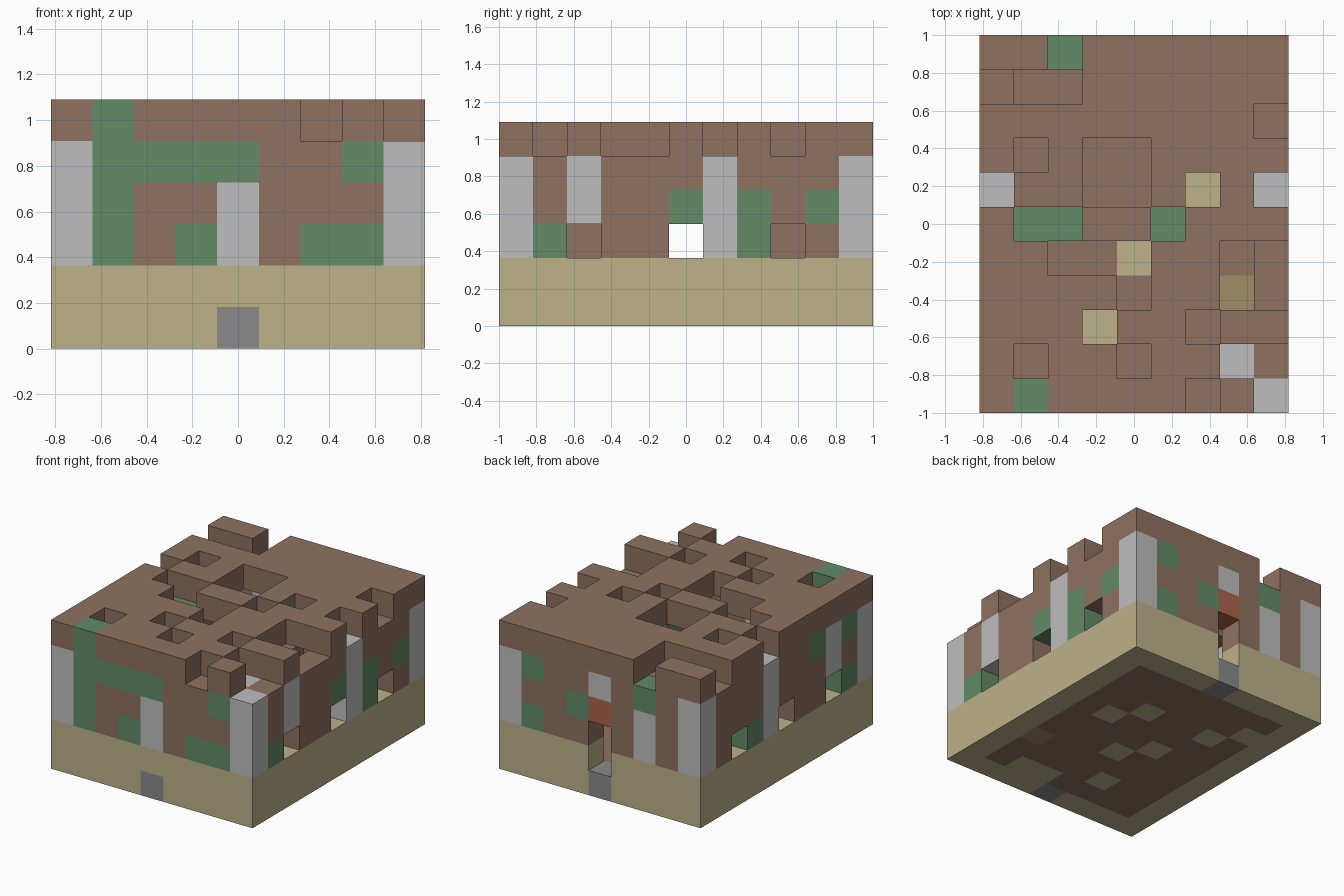
import bpy
import bmesh
from mathutils import Vector

default = bpy.data.objects.get("Cube")
if default:
    bpy.data.objects.remove(default, do_unlink=True)

NX, NY, NZ = 9, 11, 6
CELL = 2 / NY

# Flat colours, keyed by the letter used in the block plans
COLOURS = {
    "B": ("brown earth", (143, 114, 96)),
    "S": ("pale sand", (188, 178, 138)),
    "G": ("moss green", (98, 139, 103)),
    "W": ("light grey post", (190, 190, 190)),
    "K": ("grey stone", (138, 138, 138)),
    "R": ("brick red", (173, 98, 76)),
    "T": ("tan board", (162, 140, 103)),
}


def linear(v):
    v /= 255
    return v / 12.92 if v < 0.04045 else ((v + 0.055) / 1.055) ** 2.4


def make_material(name, rgb):
    mat = bpy.data.materials.new(name)
    colour = (*[linear(c) for c in rgb], 1)
    mat.diffuse_color = colour
    mat.use_nodes = True
    bsdf = mat.node_tree.nodes["Principled BSDF"]
    bsdf.inputs["Base Color"].default_value = colour
    bsdf.inputs["Roughness"].default_value = 0.9
    return mat


MATERIALS = {k: make_material(*v) for k, v in COLOURS.items()}
parts = {}


def put(part, i, j, k, letter):
    cells = parts.setdefault(part, {})
    if letter == ".":
        cells.pop((i, j, k), None)
    else:
        cells[i, j, k] = letter


# Ground slab: sand rim, earth floor with sand patches, stone thresholds
for i in range(NX):
    for j in range(NY):
        rim = i in (0, NX - 1) or j in (0, NY - 1)
        put("floor", i, j, 0, "S" if rim else "B")
        if rim:
            put("foundation", i, j, 1, "S")
for i, j in [(6, 6), (5, 7), (4, 4), (3, 5), (3, 2), (2, 7), (1, 8), (5, 1), (6, 1)]:
    put("floor", i, j, 0, "S")
put("floor", 7, 3, 0, "T")
put("floor", 4, 0, 0, "K")
put("floor", 4, 10, 0, "K")
put("foundation", 4, 10, 1, ".")

# Walls, each written as rows from the top layer down
WALLS = {
    "front_wall": ("WGGGGBBGW", "WGBBWBBBW", "WGBGWBGGW"),
    "back_wall": ("WBGBWBBGW", "WBWBRGBBW", "WBWB.BBGW"),
    "left_wall": ("BWBBBWBBB", "BWBBGWGBG", "G.BB.WG.B"),
    "right_wall": ("GWGBBWBBB", "BWBBBWBBB", "G.BB.WG.B"),
}
for name, rows in WALLS.items():
    for depth, row in enumerate(rows):
        for n, letter in enumerate(row):
            i, j = {"front_wall": (n, 0), "back_wall": (n, NY - 1),
                    "left_wall": (NX - 1, n + 1), "right_wall": (0, n + 1)}[name]
            put(name, i, j, 4 - depth, letter)

# Broken roof, rows from back to front
ROOF = ("BB.BBBBBB", "...BBBBBB", "BBBBBBBB.", "B.B..BBBB", ".BB..B.B.",
        "B..BB.BBB", "BB...BB..", "BBBB.BB..", "BBB.BB.BB", "B.BB.BB..",
        "BGBBBB.B.")
for n, row in enumerate(ROOF):
    for i, letter in enumerate(row):
        put("roof", i, NY - 1 - n, 5, letter)

# Blocks under the roof and pillars inside
for i, j, letter in [(1, 5, "G"), (2, 5, "G"), (5, 5, "G"), (7, 1, "W")]:
    put("ceiling_blocks", i, j, 4, letter)
for j in (2, 8):
    for k in (1, 2):
        put("inner_pillars", 4, j, k, "B")

occupied = {c for cells in parts.values() for c in cells}
SIDES = [Vector(d) for d in ((1, 0, 0), (-1, 0, 0), (0, 1, 0),
                             (0, -1, 0), (0, 0, 1), (0, 0, -1))]
OFFSET = Vector((NX / 2, NY / 2, 0))


def build(name, cells):
    """Mesh only the exposed sides of a set of blocks."""
    bm = bmesh.new()
    letters = sorted(set(cells.values()))
    for cell, letter in cells.items():
        centre = Vector(cell) + Vector((0.5, 0.5, 0.5)) - OFFSET
        for d in SIDES:
            if tuple(int(a + b) for a, b in zip(cell, d)) in occupied:
                continue
            u = Vector((d.y, d.z, d.x))
            v = d.cross(u)
            corners = [centre + (d + a * u + b * v) / 2
                       for a, b in ((-1, -1), (1, -1), (1, 1), (-1, 1))]
            face = bm.faces.new([bm.verts.new(p * CELL) for p in corners])
            face.material_index = letters.index(letter)
    bmesh.ops.remove_doubles(bm, verts=bm.verts, dist=0.001)
    mesh = bpy.data.meshes.new(name)
    bm.to_mesh(mesh)
    bm.free()
    for letter in letters:
        mesh.materials.append(MATERIALS[letter])
    bpy.context.collection.objects.link(bpy.data.objects.new(name, mesh))


for part, blocks in parts.items():
    build(part, blocks)
